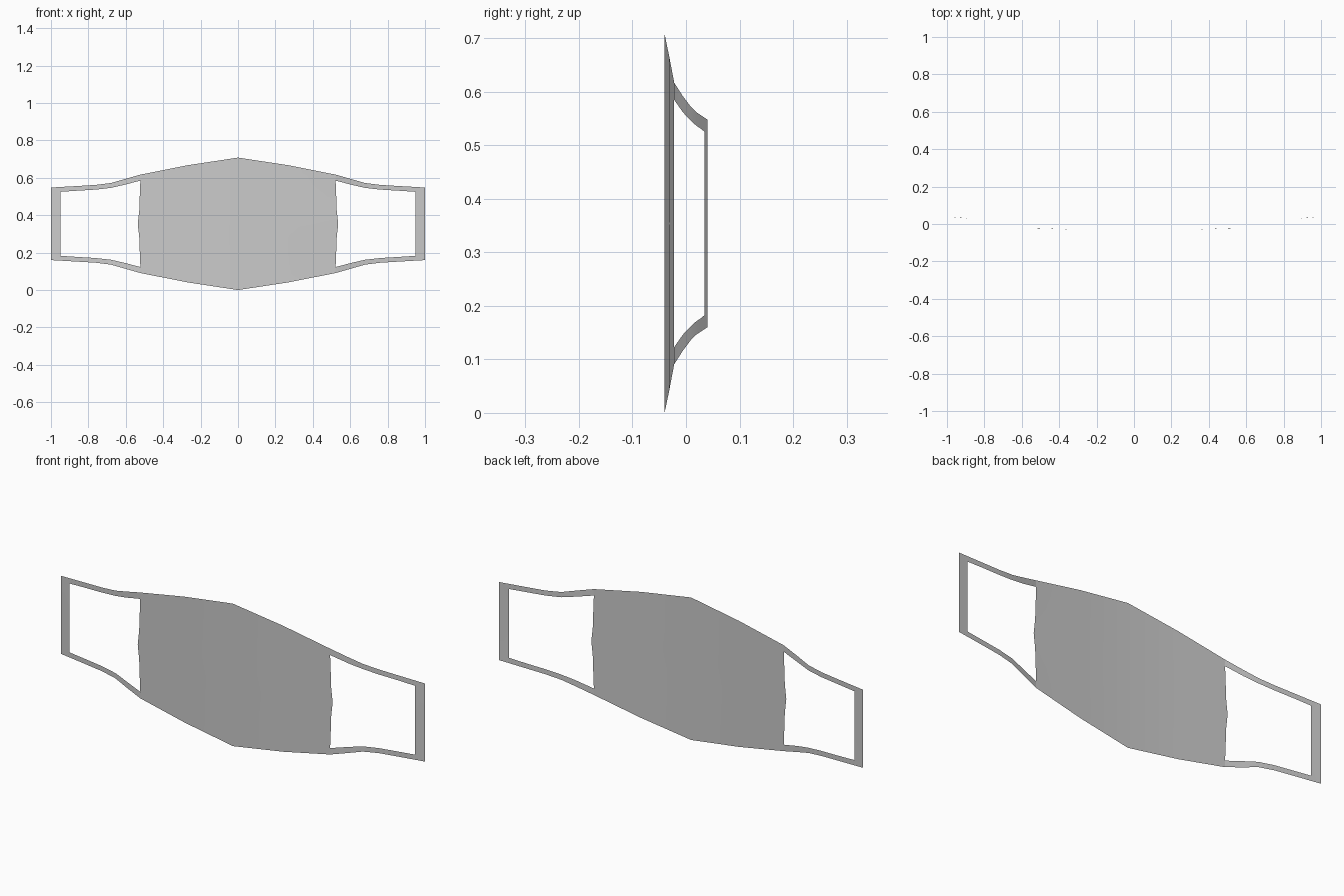
import bpy

if "Cube" in bpy.data.objects:
    bpy.data.objects.remove(bpy.data.objects["Cube"])

MID = 0.354  # height of the horizontal symmetry line


def sheet(name, verts, faces):
    """Upper-right quarter of a thin cloth sheet, mirrored in x and z."""
    mesh = bpy.data.meshes.new(name)
    mesh.from_pydata([(x, y, z - MID) for x, y, z in verts], [], faces)
    obj = bpy.data.objects.new(name, mesh)
    obj.location.z = MID
    bpy.context.collection.objects.link(obj)
    mod = obj.modifiers.new("mirror", 'MIRROR')
    mod.use_axis = (True, False, True)
    mod.merge_threshold = 0.0005
    for p in mesh.polygons:
        p.use_smooth = True
    return obj


# Face panel: columns from the centre fold to the side edge
ROWS = [0, 0.27, 0.6, 0.877, 1]              # fraction from midline to top edge
COLS = [(0, -0.04, 0.708), (0.27, -0.0315, 0.667), (0.522, -0.022, 0.617)]
BULGE = [0.014, 0.006, 0.003, 0, 0]          # soft outward bow of the side edge
verts, faces = [], []
for c, (x, y, top) in enumerate(COLS):
    for t, b in zip(ROWS, BULGE):
        verts.append((x + (b if c == 2 else 0), y, MID + t * (top - MID)))
n = len(ROWS)
for c in range(len(COLS) - 1):
    for r in range(n - 1):
        a = c * n + r
        faces.append((a, a + n, a + n + 1, a + 1))
sheet("face_panel", verts, faces)

# Ear loops: curved strap (x, y, outer z, inner z), then the upright end bar
STRAP = [(0.522, -0.022, 0.617, 0.585), (0.61, -0.006, 0.592, 0.562),
         (0.68, 0.009, 0.572, 0.546), (0.76, 0.019, 0.562, 0.537),
         (0.86, 0.028, 0.556, 0.531)]
verts = [(x, y, z) for x, y, outer, inner in STRAP for z in (inner, outer)]
verts += [(0.95, 0.035, 0.525), (1, 0.04, 0.548), (0.95, 0.035, MID), (1, 0.04, MID)]
faces = [(2 * i, 2 * i + 2, 2 * i + 3, 2 * i + 1) for i in range(len(STRAP))]
k = 2 * len(STRAP)
faces.append((k + 2, k + 3, k + 1, k))
sheet("ear_loops", verts, faces)
